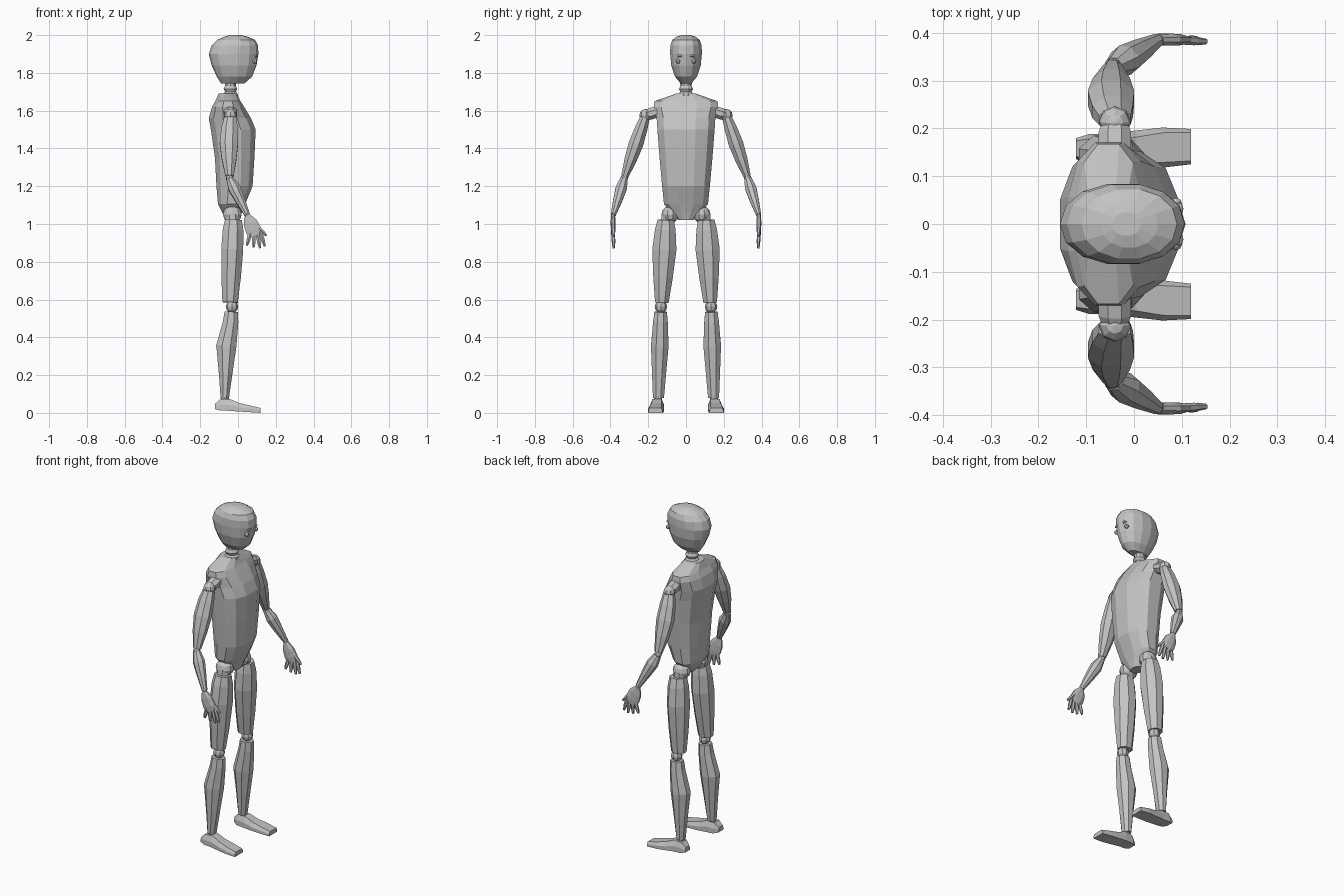
import bpy, bmesh, math
from mathutils import Vector

if "Cube" in bpy.data.objects:
    bpy.data.objects.remove(bpy.data.objects["Cube"])

grey = bpy.data.materials.new("matte grey")
grey.diffuse_color = (0.55, 0.55, 0.55, 1)
grey.use_nodes = True
grey.node_tree.nodes["Principled BSDF"].inputs["Base Color"].default_value = grey.diffuse_color


def loft(name, rings):
    """Skin a list of equal-length point rings and cap both ends."""
    bm = bmesh.new()
    loops = [[bm.verts.new(p) for p in ring] for ring in rings]
    n = len(loops[0])
    for a, b in zip(loops, loops[1:]):
        for i in range(n):
            j = (i + 1) % n
            bm.faces.new((a[i], a[j], b[j], b[i]))
    bm.faces.new(loops[0])
    bm.faces.new(loops[-1])
    bmesh.ops.recalc_face_normals(bm, faces=bm.faces)
    me = bpy.data.meshes.new(name)
    bm.to_mesh(me)
    bm.free()
    me.materials.append(grey)
    ob = bpy.data.objects.new(name, me)
    bpy.context.collection.objects.link(ob)
    return ob


def ring(c, u, v, ru, rv, n=8, power=2.0, phase=0.5):
    pts = []
    for i in range(n):
        a = 2 * math.pi * (i + phase) / n
        ca, sa = math.cos(a), math.sin(a)
        e = 2 / power
        pts.append(c + u * ru * math.copysign(abs(ca) ** e, ca)
                   + v * rv * math.copysign(abs(sa) ** e, sa))
    return pts


def body(name, levels, n, power, phase):
    """Stacked horizontal sections: z, back x, front x, half width."""
    X, Y = Vector((1, 0, 0)), Vector((0, 1, 0))
    return loft(name, [ring(Vector(((a + b) / 2, 0, z)), X, Y, (b - a) / 2, w, n, power, phase)
                       for z, a, b, w in levels])


def limb(name, start, end, sections, n=8):
    """Sections along an axis: fraction, radius in x, radius across, shift in x."""
    s, e = Vector(start), Vector(end)
    d = (e - s).normalized()
    u = Vector((1, 0, 0))
    u = (u - d * u.dot(d)).normalized()
    v = d.cross(u)
    return loft(name, [ring(s.lerp(e, t) + u * o, u, v, ru * 1.05, rv * 1.05, n)
                       for t, ru, rv, o in sections])


def ball(name, c, r, stretch=(1, 1, 1), seg=8, rows=6):
    bm = bmesh.new()
    bmesh.ops.create_uvsphere(bm, u_segments=seg, v_segments=rows, radius=r)
    for p in bm.verts:
        p.co = Vector(c) + Vector([a * b for a, b in zip(p.co, stretch)])
    me = bpy.data.meshes.new(name)
    bm.to_mesh(me)
    bm.free()
    me.materials.append(grey)
    bpy.context.collection.objects.link(bpy.data.objects.new(name, me))


# Head, neck and torso
body("head", [(1.745, -.09, .035, .03), (1.78, -.112, .075, .06), (1.84, -.14, .098, .08),
              (1.90, -.155, .108, .086), (1.945, -.14, .106, .085), (1.975, -.11, .09, .074),
              (1.992, -.07, .05, .05), (2.0, -.045, .015, .025)], 14, 2.1, 0)
body("neck", [(1.66, -.085, .005, .042), (1.69, -.08, 0, .036), (1.70, -.07, -.01, .03),
              (1.715, -.078, -.002, .037), (1.73, -.07, -.01, .03), (1.77, -.07, -.008, .032)],
     10, 2, 0.5)
body("torso", [(1.022, -.055, .01, .04), (1.06, -.085, .022, .08), (1.105, -.108, .04, .12),
               (1.2, -.117, .08, .13), (1.35, -.125, .09, .144), (1.5, -.147, .097, .156),
               (1.56, -.158, .072, .16), (1.62, -.14, .035, .176), (1.65, -.122, .015, .172),
               (1.69, -.105, -.005, .055)], 12, 2.4, 0.5)

for side, s in (("left", 1), ("right", -1)):
    # Eyes and cheek knobs
    ball(side + "_eye", (.094, s * .032, 1.89), .012, (.8, 1.2, .6))
    ball(side + "_cheek_knob", (.088, s * .042, 1.862), .013)

    # Arm
    shoulder, elbow, wrist = (-.04, s * .213, 1.575), (-.045, s * .327, 1.243), (.048, s * .384, 1.05)
    limb(side + "_shoulder_link", (-.04, s * .15, 1.595), (-.04, s * .215, 1.575),
         [(0, .035, .03, 0), (.6, .035, .032, 0), (1, .025, .025, 0)])
    ball(side + "_shoulder_joint", shoulder, .034)
    limb(side + "_upper_arm", shoulder, elbow,
         [(.04, .034, .026, 0), (.2, .044, .034, -.004), (.45, .05, .04, -.006),
          (.7, .04, .034, -.004), (.97, .022, .02, 0)])
    ball(side + "_elbow_joint", elbow, .02)
    limb(side + "_forearm", elbow, wrist,
         [(.03, .02, .02, 0), (.28, .033, .031, 0), (.6, .026, .025, 0), (1, .015, .014, 0)])
    ball(side + "_wrist_joint", wrist, .014)

    # Hand with spread fingers
    y = s * .386
    limb(side + "_palm", (.048, y, 1.045), (.094, y, .94),
         [(0, .016, .011, 0), (.35, .038, .013, 0), (.75, .043, .012, 0), (1, .036, .009, 0)])
    fingers = [("thumb", .09, 1.0, .15, .938), ("index_finger", .118, .96, .142, .882),
               ("middle_finger", .102, .95, .117, .872), ("ring_finger", .084, .95, .083, .876),
               ("little_finger", .065, .95, .047, .886)]
    for nm, x0, z0, x1, z1 in fingers:
        limb(side + "_" + nm, (x0, y, z0), (x1, y - s * .004, z1),
             [(0, .011, .009, 0), (.6, .0105, .009, 0), (1, .006, .006, 0)], 6)

    # Leg
    hip, knee, ankle = (-.03, s * .083, 1.05), (-.032, s * .133, .562), (-.07, s * .148, .085)
    ball(side + "_hip_joint", hip, .052, (1, .9, .9), 10)
    limb(side + "_hip_collar", (-.03, s * .09, 1.045), (-.028, s * .1, .99),
         [(0, .04, .04, 0), (1, .035, .035, 0)])
    limb(side + "_thigh", (-.024, s * .107, 1.022), (-.042, s * .128, .585),
         [(0, .046, .044, 0), (.12, .056, .056, 0), (.36, .06, .066, 0),
          (.7, .053, .053, 0), (1, .042, .037, 0)])
    ball(side + "_knee_joint", knee, .033)
    limb(side + "_shin", (-.035, s * .134, .535), (-.07, s * .146, .08),
         [(0, .037, .034, 0), (.12, .042, .04, 0), (.4, .055, .048, -.013),
          (.7, .038, .039, -.006), (1, .023, .03, 0)])
    ball(side + "_ankle_joint", ankle, .024)

    # Foot: x, y centre, bottom and top half widths, bottom z, top z
    cuts = [(-.121, .158, .022, .016, .02, .048), (-.095, .154, .034, .024, .013, .072),
            (-.045, .153, .037, .024, .011, .074), (.005, .156, .04, .026, .007, .053),
            (.06, .16, .042, .031, .004, .04), (.119, .162, .037, .03, 0, .026)]
    loft(side + "_foot", [[(x, s * (yc - b), z0), (x, s * (yc + b), z0),
                           (x, s * (yc + b), z0 + (z1 - z0) * .5), (x, s * (yc + t), z1),
                           (x, s * (yc - t), z1), (x, s * (yc - b), z0 + (z1 - z0) * .5)]
                          for x, yc, b, t, z0, z1 in cuts])
